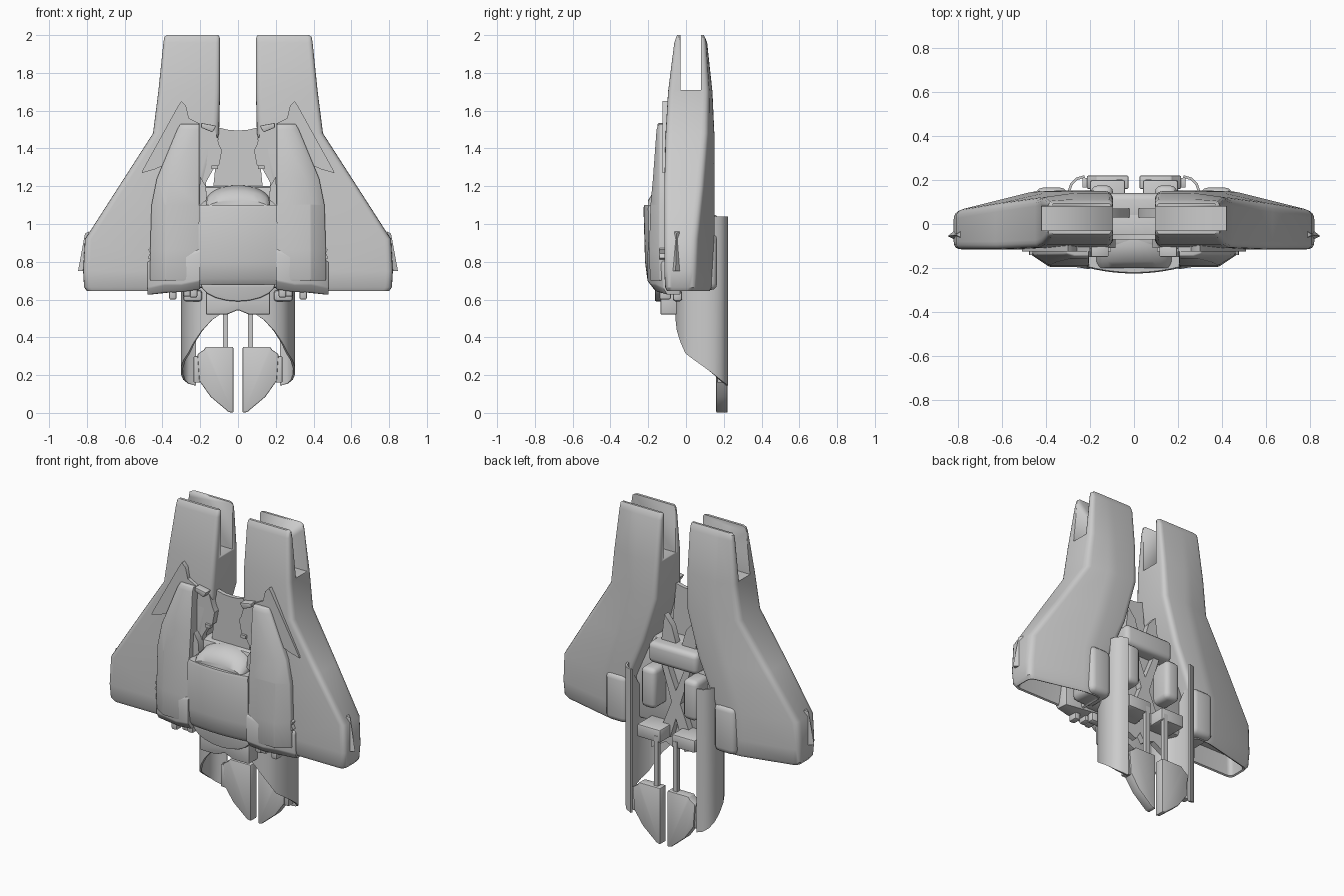
import bpy, bmesh, math
from mathutils import Vector

if "Cube" in bpy.data.objects:
    bpy.data.objects.remove(bpy.data.objects["Cube"])


def finish(name, bm, mirror=False, bevel=0, segs=2, angle=35, solid=0):
    bmesh.ops.recalc_face_normals(bm, faces=bm.faces)
    me = bpy.data.meshes.new(name)
    bm.to_mesh(me)
    bm.free()
    ob = bpy.data.objects.new(name, me)
    bpy.context.collection.objects.link(ob)
    bpy.ops.object.select_all(action='DESELECT')
    bpy.context.view_layer.objects.active = ob
    ob.select_set(True)
    if solid:
        m = ob.modifiers.new("Solidify", 'SOLIDIFY')
        m.thickness, m.offset = solid, 0
    if bevel:
        m = ob.modifiers.new("Bevel", 'BEVEL')
        m.width, m.segments, m.limit_method = bevel, segs, 'ANGLE'
    if mirror:
        m = ob.modifiers.new("Mirror", 'MIRROR')
        m.use_mirror_merge = False
    for m in list(ob.modifiers):
        bpy.ops.object.modifier_apply(modifier=m.name)
    bpy.ops.object.shade_smooth_by_angle(angle=math.radians(angle))
    return ob


def loft(name, sections, **kw):
    bm = bmesh.new()
    rings = [[bm.verts.new(p) for p in s] for s in sections]
    n = len(rings[0])
    for a, b in zip(rings, rings[1:]):
        for i in range(n):
            j = (i + 1) % n
            bm.faces.new((a[i], a[j], b[j], b[i]))
    bm.faces.new(rings[0])
    bm.faces.new(rings[-1])
    return finish(name, bm, **kw)


def prism(name, pts, y0, y1, **kw):
    return loft(name, [[(x, y, z) for x, z in pts] for y in (y0, y1)], **kw)


def box(name, x, y, z, **kw):
    return prism(name, [(x[0], z[0]), (x[1], z[0]), (x[1], z[1]), (x[0], z[1])], *y, **kw)


def rounded(pts, r, n=4):
    out = []
    for i, p in enumerate(pts):
        p, a, b = Vector(p), Vector(pts[i - 1]), Vector(pts[(i + 1) % len(pts)])
        s = p + (a - p).normalized() * min(r, (a - p).length * .45)
        e = p + (b - p).normalized() * min(r, (b - p).length * .45)
        for k in range(n + 1):
            t = k / n
            out.append(s * (1 - t) ** 2 + p * 2 * t * (1 - t) + e * t * t)
    return out


# Engine hulls: lofted, hollow at the bottom, slotted at the top
def hull_ring(z, xi, xo, xm, yf, yb, yo, r):
    pts = rounded([(xi, yf), (xo, yf), (xo, yo), (xm, yb), (xi, yb)], r)
    return [(p.x, p.y, z) for p in pts]


hull = loft("engine_hull", [hull_ring(*s) for s in (
    (0.76, .38, .77, .45, -.07, .09, .02, .03),
    (.650, .36, .79, .45, -.09, .115, .03, .03),
    (.645, .35, .80, .45, -.10, .125, .04, .035),
    (.665, .33, .815, .45, -.11, .135, .05, .035),
    (.75, .32, .82, .45, -.115, .14, .055, .035),
    (.92, .30, .81, .45, -.115, .15, .06, .035),
    (1.20, .18, .63, .36, -.115, .152, .09, .035),
    (1.48, .10, .45, .28, -.108, .15, .115, .035),
    (1.70, .095, .422, .28, -.095, .14, .12, .03),
    (1.96, .095, .395, .28, -.062, .112, .105, .025),
    (1.99, .097, .39, .28, -.052, .10, .10, .02),
    (2.00, .105, .375, .28, -.046, .094, .094, .015))])
cutter = box("slot_cutter", (.02, .6), (-.03, .08), (1.71, 2.2))
cutter.hide_render = True
bpy.context.view_layer.objects.active = hull
m = hull.modifiers.new("Slot", 'BOOLEAN')
m.object, m.operation, m.solver = cutter, 'DIFFERENCE', 'EXACT'
bpy.ops.object.modifier_apply(modifier="Slot")
bpy.data.objects.remove(cutter)
m = hull.modifiers.new("Mirror", 'MIRROR')
m.use_mirror_merge = False
bpy.ops.object.modifier_apply(modifier="Mirror")

# Wing tip fairings
loft("wing_tip_fairing", [
    [(.79, -.06, .96), (.81, -.05, .95), (.79, -.035, .96)],
    [(.78, -.09, .75), (.847, -.055, .75), (.78, .0, .75)]], mirror=True)

# Diagonal strakes behind the front armour
prism("strake", [(.30, 1.65), (.275, 1.625), (.26, 1.56), (.20, 1.53), (.30, 1.35),
                 (.44, 1.29), (.51, 1.27), (.505, 1.285), (.32, 1.62)], -.125, -.085, mirror=True)


# Front armour plates
def armour_ring(z, xo, xf, yf, yo, xi=.205):
    return [(xi, -.06, z), (xi, yf, z), (xf, yf, z), (xo, yo, z), (xo, -.06, z)]


loft("front_armour", [armour_ring(*s) for s in (
    (1.53, .305, .27, -.145, -.135), (1.50, .322, .285, -.156, -.138),
    (1.24, .43, .36, -.175, -.14), (1.10, .458, .385, -.188, -.142),
    (.86, .465, .385, -.195, -.142), (.70, .465, .385, -.19, -.14))],
    mirror=True, bevel=.006)

# Lower skirt band with sloped upper edge
loft("skirt", [[(.20, -.03, zi), (.20, yi, zi), (.30, ym, zm), (.39, ym + .02, zm), (.48, yo, zo), (.475, -.03, zo)]
     for zi, zm, zo, yi, ym, yo in (
         (.87, .835, .80, -.197, -.182, -.118),
         (.85, .815, .78, -.206, -.190, -.125),
         (.70, .68, .66, -.205, -.185, -.12),
         (.655, .64, .625, -.17, -.155, -.10))], mirror=True, bevel=.006)
prism("skirt_clip", [(.455, .88), (.475, .865), (.465, .845), (.478, .82), (.44, .80), (.44, .88)],
      -.14, -.08, mirror=True)

# Central front cowl, bowed outward
def cowl_ring(z, w, y, bow, back):
    xs = [-w + 2 * w * i / 12 for i in range(13)]
    return [(x, y - bow * (1 - (x / w) ** 2), z) for x in xs] + [(w, back, z), (-w, back, z)]


loft("centre_cowl", [cowl_ring(*s) for s in (
    (1.10, .205, -.195, .025, -.10), (1.085, .207, -.200, .025, -.08), (.80, .21, -.197, .02, -.05),
    (.71, .205, -.185, .02, -.05), (.68, .20, -.165, .018, -.05))])

# Collar dome on top of the cowl
arch = [(.17 * math.cos(math.pi * i / 12), 1.12 + .085 * math.sin(math.pi * i / 12)) for i in range(13)]
loft("collar_dome", [[(x * s, y, 1.05 + (z - 1.05) * k) for x, z in arch + [(-.17, 1.05), (.17, 1.05)]]
                     for y, s, k in ((-.20, .95, .5), (-.17, 1, .8), (-.10, 1, 1), (-.04, .95, .95))])

# Recessed spine panel between the hulls
prism("spine_panel", [(-.14, 1.1), (.14, 1.1), (.10, 1.51), (.05, 1.498), (0, 1.495), (-.05, 1.498), (-.10, 1.51)],
      -.07, -.045)
prism("inner_slat", [(.12, 1.49), (.20, 1.52), (.21, 1.08), (.165, 1.1), (.17, 1.22), (.125, 1.30), (.10, 1.31),
                     (.085, 1.39), (.10, 1.42)], -.11, -.07, mirror=True)
prism("latch", [(.115, 1.52), (.195, 1.535), (.195, 1.51), (.135, 1.485)], -.15, -.09, mirror=True, bevel=.005)
box("slat_hinge", (.105, .14), (-.125, -.10), (1.29, 1.31), mirror=True)
prism("side_lug", [(.20, 1.25), (.17, 1.2), (.165, 1.13), (.21, 1.09)], -.15, -.06, mirror=True)

# Torso core and rear details
prism("torso_core", [(-.34, .66), (.34, .66), (.33, .92), (.19, 1.2), (-.19, 1.2), (-.33, .92)],
      -.10, .06, bevel=.02)
box("back_crossbeam", (-.17, .17), (.0, .14), (1.07, 1.20), bevel=.03, segs=3)
prism("back_wedge", [(.02, 1.2), (.12, 1.2), (.10, 1.36), (.05, 1.3)], .03, .07, mirror=True)
box("back_thruster", (.095, .195), (.03, .175), (.80, 1.05), mirror=True, bevel=.03, segs=3)
box("hip_block", (.30, .45), (-.02, .165), (.65, .95), mirror=True, bevel=.035, segs=3)
prism("cross_brace", [(.10, 1.07), (.06, 1.07), (-.12, .62), (-.04, .62)], .055, .10, mirror=True)
prism("back_centre_plate", [(-.2, .9), (.2, .9), (.2, .5), (.10, .56), (.03, .53), (0, .58),
                            (-.03, .53), (-.10, .56), (-.2, .5)], .02, .055)

# Underside: chin, half ring and nozzles
prism("chin_block", [(-.17, .66), (.17, .66), (.17, .52), (.06, .52), (.0, .545), (-.06, .52), (-.17, .52)],
      -.135, -.04, bevel=.008)
ring = [(.20 * math.cos(a), .69 + .10 * math.sin(a)) for a in (math.pi * (1 + i / 10) for i in range(11))]
prism("chin_ring", ring, -.165, -.06, bevel=.008)
for i, (x, z) in enumerate(((.235, .64), (.27, .645), (.345, .63))):
    box("under_nozzle_%d" % i, (x - .02, x + .02), (-.14, -.08), (z - .03, z + .03), mirror=True, bevel=.01)
box("under_pipe", (.19, .29), (-.07, -.02), (.59, .65), mirror=True, bevel=.015)

# Curved leg shells with a swept lower edge
bm = bmesh.new()
rows = [(bm.verts.new((x, y, lo)), bm.verts.new((x, y, hi))) for x, y, lo, hi in (
    (.09, -.05, .525, .70), (.14, -.049, .49, .70), (.19, -.043, .435, .70), (.23, -.025, .375, .75),
    (.26, .0, .315, .8), (.283, .045, .28, .85), (.296, .10, .24, .95), (.297, .145, .205, 1.04),
    (.285, .18, .175, 1.04), (.262, .205, .155, 1.04), (.225, .216, .145, 1.04))]
for a, b in zip(rows, rows[1:]):
    bm.faces.new((a[0], b[0], b[1], a[1]))
finish("leg_shell", bm, mirror=True, solid=.012)

# Foot plates, their rods and side clips
prism("foot_plate", [(.025, .35), (.17, .35), (.18, .335), (.215, .31), (.205, .17), (.145, .085),
                     (.05, .005), (.025, .0)], .16, .22, mirror=True, bevel=.006)
box("foot_rod", (.052, .08), (.175, .203), (.33, .66), mirror=True)
box("foot_clip", (.20, .235), (.165, .21), (.16, .30), mirror=True, bevel=.005)
box("foot_mount", (.04, .20), (.04, .20), (.62, .70), mirror=True, bevel=.01)
